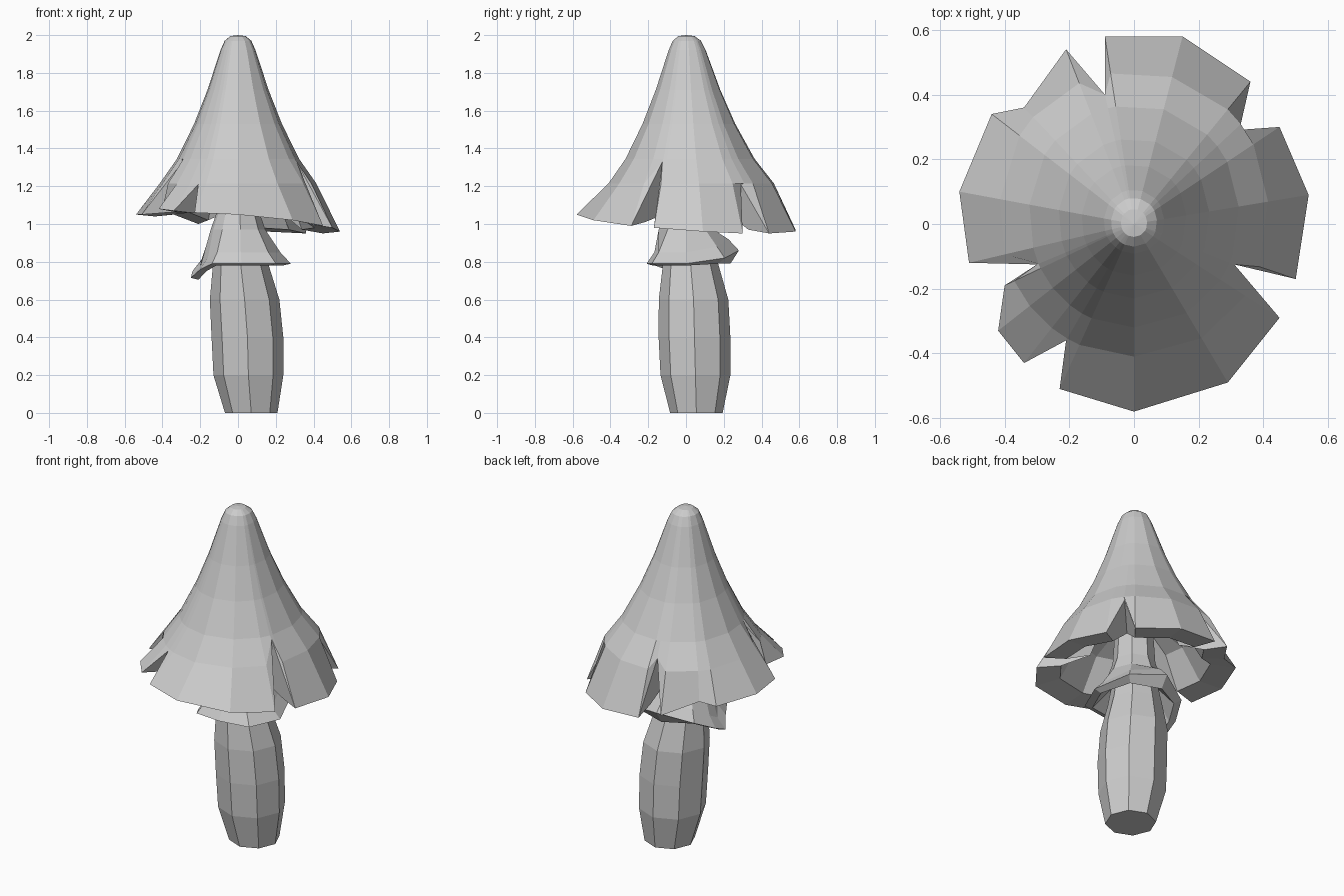
import bpy, bmesh
from math import cos, sin, tau, radians, hypot
from mathutils import Vector

cube = bpy.data.objects.get("Cube")
if cube:
    bpy.data.objects.remove(cube, do_unlink=True)

grey = bpy.data.materials.new("plain grey")
grey.use_nodes = True
grey.diffuse_color = (0.6, 0.6, 0.6, 1)
grey.node_tree.nodes["Principled BSDF"].inputs["Base Color"].default_value = (0.6, 0.6, 0.6, 1)


def loft(name, rings, cap_start=False, cap_end=False):
    """Bridge closed rings of equal length into a faceted skin."""
    bm = bmesh.new()
    loops = [[bm.verts.new(p) for p in ring] for ring in rings]
    for a, b in zip(loops, loops[1:]):
        for i in range(len(a)):
            j = (i + 1) % len(a)
            bm.faces.new((a[i], a[j], b[j], b[i]))
    if cap_start:
        bm.faces.new(loops[0])
    if cap_end:
        bm.faces.new(loops[-1])
    bmesh.ops.remove_doubles(bm, verts=bm.verts, dist=0.0005)
    bmesh.ops.recalc_face_normals(bm, faces=bm.faces)
    mesh = bpy.data.meshes.new(name)
    bm.to_mesh(mesh)
    bm.free()
    mesh.materials.append(grey)
    obj = bpy.data.objects.new(name, mesh)
    bpy.context.collection.objects.link(obj)
    return obj


def circle(cx, cy, z, r, n=8):
    return [Vector((cx + r * cos(tau * i / n), cy + r * sin(tau * i / n), z))
            for i in range(n)]


# Stalk: leaning, bulging eight-sided column
stalk_rings = [(0.07, 0.055, 0, 0.139), (0.055, 0.05, 0.2, 0.185), (0.05, 0.045, 0.4, 0.19),
               (0.035, 0.04, 0.6, 0.184), (0.015, 0.025, 0.78, 0.148),
               (0, 0, 1.05, 0.1), (0, 0, 1.3, 0.09)]
loft("stalk", [circle(*ring) for ring in stalk_rings], True, True)

# Skirt: angle, reach and height of each rim corner, drooping on one side
skirt_rim = [(0, 0.28, 0.79), (45, 0.29, 0.82), (90, 0.28, 0.86), (135, 0.26, 0.81),
             (165, 0.25, 0.75), (184, 0.25, 0.715), (205, 0.22, 0.76), (235, 0.24, 0.79),
             (275, 0.21, 0.79), (318, 0.27, 0.79)]


def skirt_ring(place):
    ring = []
    for angle, reach, height in skirt_rim:
        r, z = place(reach, height)
        ring.append(Vector((r * cos(radians(angle)), r * sin(radians(angle)), z)))
    return ring


loft("skirt", [skirt_ring(f) for f in (
    lambda r, z: (0.105, 1.24),
    lambda r, z: (0.117, 1.05),
    lambda r, z: (0.145, 0.97),
    lambda r, z: (r * 0.8, z + 0.06),
    lambda r, z: (r, z),
    lambda r, z: (r * 0.84, min(z - 0.01, 0.79)),
    lambda r, z: (0.12, 0.9))])

# Cap rim corners; the points lying high are the tops of the splits between lobes
cap_rim = [Vector(p) for p in (
    (-0.09, 0.58, 0.97), (0.15, 0.58, 0.96), (0.36, 0.44, 0.95), (0.31, 0.29, 1.21),
    (0.45, 0.30, 0.95), (0.54, 0.09, 0.96), (0.50, -0.17, 0.98), (0.31, -0.125, 1.33),
    (0.45, -0.29, 0.99), (0.29, -0.49, 1.02), (0, -0.58, 1.05), (-0.23, -0.51, 1.06),
    (-0.21, -0.36, 1.21), (-0.34, -0.43, 1.07), (-0.42, -0.33, 1.08), (-0.40, -0.19, 1.08),
    (-0.30, -0.125, 1.32), (-0.51, -0.12, 1.05), (-0.54, 0.10, 1.05), (-0.44, 0.34, 1.04),
    (-0.34, 0.36, 1.05), (-0.21, 0.54, 1.0), (-0.09, 0.40, 1.26))]


def cap_ring(radius, z):
    """Level ring, a little fuller at the back; splits stop at their tops."""
    ring = []
    for p in cap_rim:
        d = hypot(p.x, p.y)
        r = radius * (1 + 0.15 * max(0, p.y / d))
        ring.append(p.copy() if p.z > z else Vector((p.x / d * r, p.y / d * r, z)))
    return ring


# Thick underside lip, then a hollow rising to the stalk
lip = [Vector((p.x * 0.75, p.y * 0.75, min(p.z + 0.02, 1.06))) for p in cap_rim]
hollow = [Vector((p.x * 0.55, p.y * 0.55, 1.24)) for p in cap_rim]
loft("cap", [cap_ring(0, 2.0), cap_ring(0.04, 1.995), cap_ring(0.07, 1.97),
             cap_ring(0.092, 1.92), cap_ring(0.16, 1.71), cap_ring(0.23, 1.53),
             cap_ring(0.32, 1.345), cap_ring(0.41, 1.215), cap_rim, lip, hollow,
             cap_ring(0.08, 1.35)])
